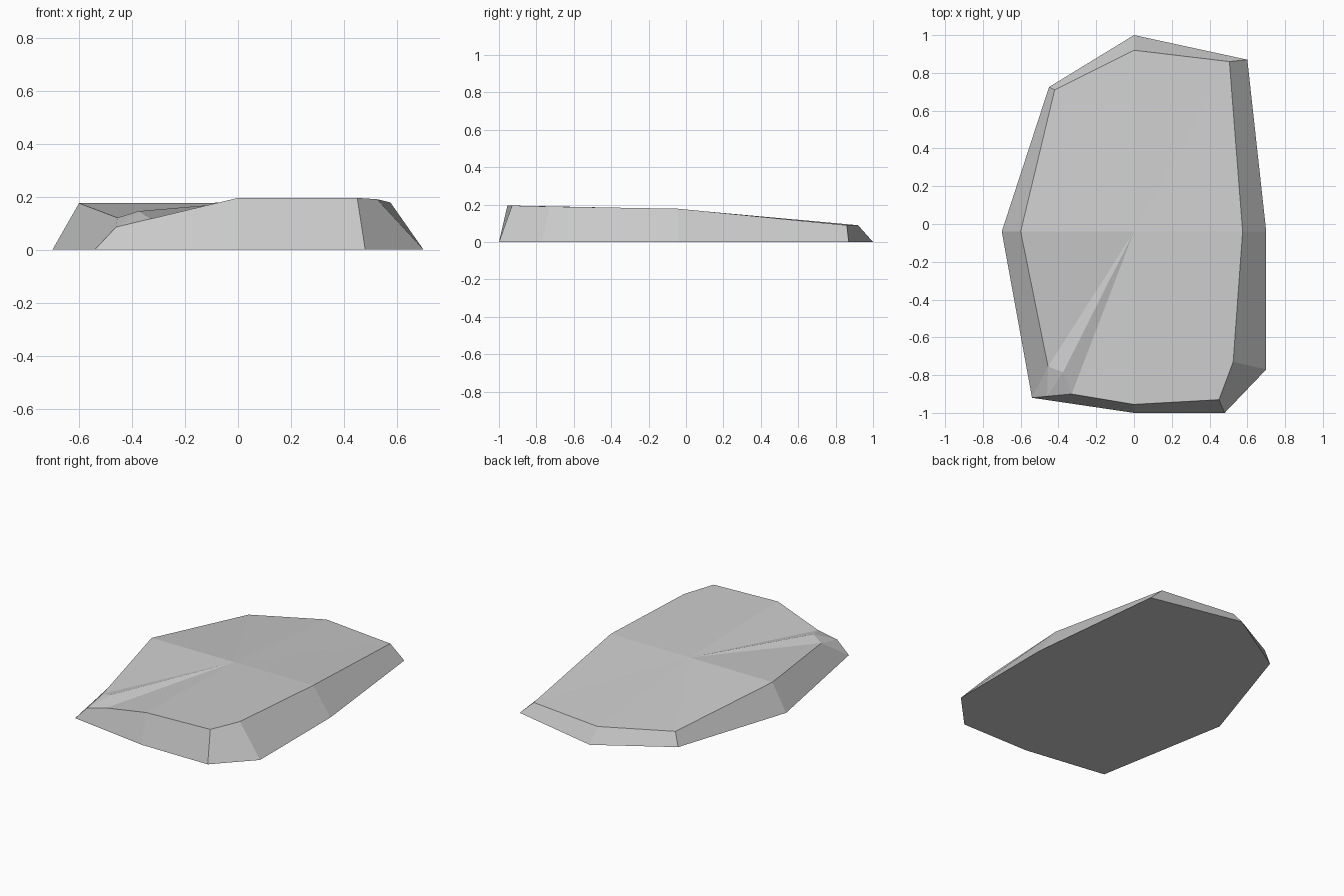
import bpy
import bmesh

cube = bpy.data.objects.get("Cube")
if cube:
    bpy.data.objects.remove(cube, do_unlink=True)

# Stone colour
stone = bpy.data.materials.new("light_grey_stone")
stone.use_nodes = True
grey = (0.6, 0.6, 0.6, 1)
stone.diffuse_color = grey
stone.node_tree.nodes["Principled BSDF"].inputs["Base Color"].default_value = grey

bm = bmesh.new()


def ring(points):
    return [bm.verts.new(p) for p in points]


# Ground outline, anticlockwise from the chipped front corner
base = ring([(x, y, 0) for x, y in (
    (-.54, -.92), (0, -1), (.48, -1), (.7, -.77), (.7, -.04),
    (.6, .87), (0, 1), (-.45, .725), (-.7, -.04))])

# Upper rim, one point over each ground point after the chipped corner
rim = ring((
    (0, -.955, .195), (.45, -.93, .195), (.525, -.73, .19), (.575, -.04, .178),
    (.505, .86, .09), (0, .92, .09), (-.42, .71, .09), (-.6, -.04, .175)))

# Chipped corner: side rim, inner dip, front rim and low front point
side, dip, front, low = ring((
    (-.455, -.755, .12), (-.375, -.785, .145), (-.33, -.9, .116), (-.46, -.912, .085)))
centre = bm.verts.new((0, -.04, .177))

# Underside and sloping sides
bm.faces.new(base[::-1])
for i in range(len(rim) - 1):
    bm.faces.new((base[i + 1], base[i + 2], rim[i + 1], rim[i]))
bm.faces.new((base[0], base[1], rim[0], front, low))
bm.faces.new((base[-1], base[0], side, rim[-1]))

# Facets of the chip
for a, b, c in ((base[0], low, side), (low, dip, side), (low, front, dip)):
    bm.faces.new((a, b, c))

# Gently faceted top, fanned about the middle
loop = [side, dip, front] + rim
for i, v in enumerate(loop):
    bm.faces.new((v, loop[(i + 1) % len(loop)], centre))

bmesh.ops.recalc_face_normals(bm, faces=bm.faces[:])
mesh = bpy.data.meshes.new("flat_stone")
bm.to_mesh(mesh)
bm.free()
mesh.materials.append(stone)
slab = bpy.data.objects.new("flat_stone", mesh)
bpy.context.collection.objects.link(slab)
